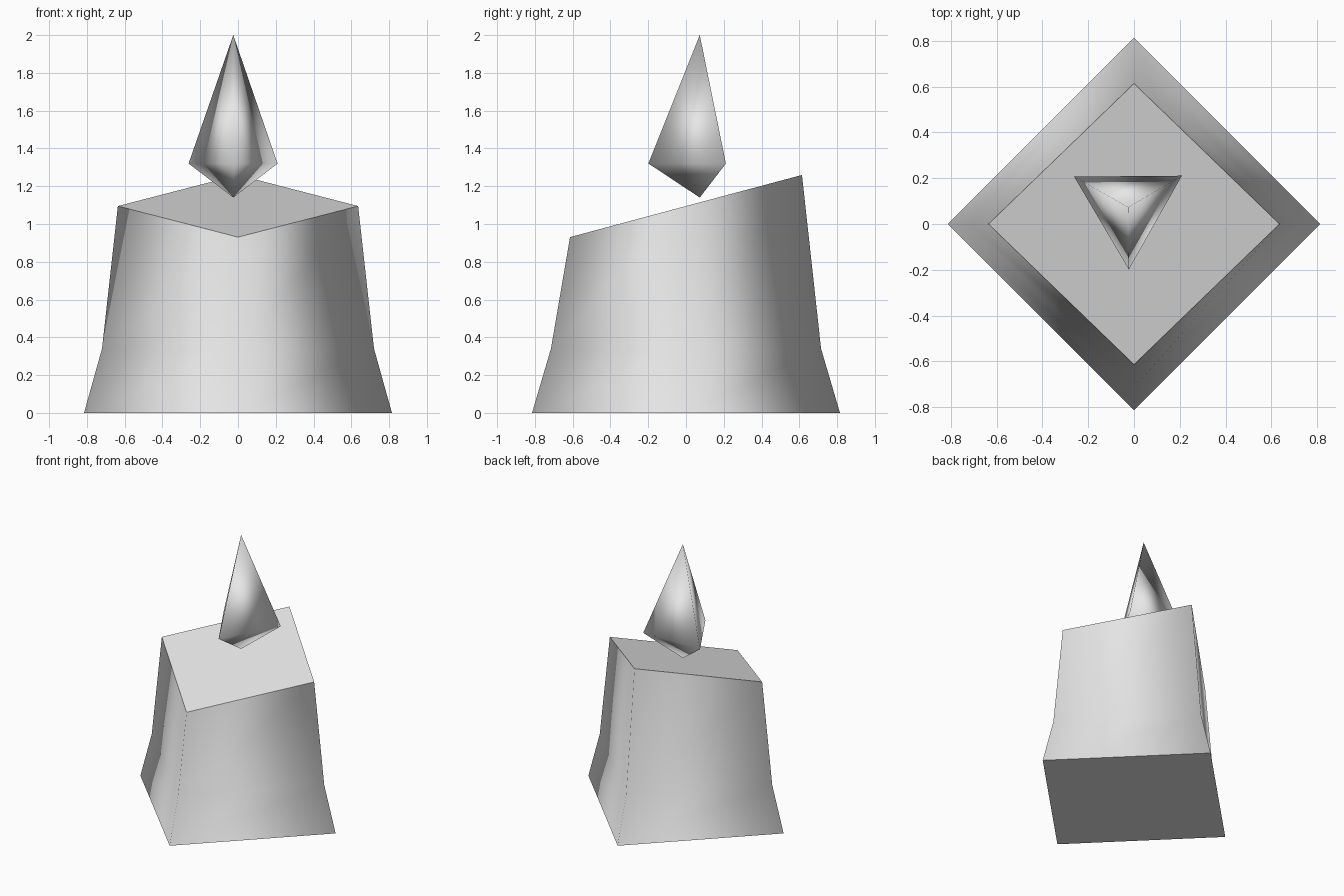
import bpy
import bmesh
from math import sin, cos, radians

cube = bpy.data.objects.get("Cube")
if cube:
    bpy.data.objects.remove(cube, do_unlink=True)

grey = bpy.data.materials.new("plain_grey")
grey.use_nodes = True
grey.diffuse_color = (0.8, 0.8, 0.8, 1)
grey.node_tree.nodes["Principled BSDF"].inputs["Base Color"].default_value = (0.8, 0.8, 0.8, 1)


def ring(bm, sides, phase, rx, ry, z, centre=(0, 0), tilt=0):
    """Polygon of vertices; tilt raises it towards the back."""
    verts = []
    for i in range(sides):
        a = radians(phase + 360 * i / sides)
        x, y = rx * cos(a), ry * sin(a)
        verts.append(bm.verts.new((x + centre[0], y + centre[1], z + tilt * y)))
    return verts


def bridge(bm, lower, upper):
    """Side faces between two rings, or between a ring and a one-point tip."""
    n = max(len(lower), len(upper))
    for i in range(n):
        j = (i + 1) % n
        if len(lower) == 1:
            bm.faces.new((lower[0], upper[j], upper[i]))
        elif len(upper) == 1:
            bm.faces.new((lower[i], lower[j], upper[0]))
        else:
            bm.faces.new((lower[i], lower[j], upper[j], upper[i]))


def finish(bm, name):
    bmesh.ops.recalc_face_normals(bm, faces=bm.faces)
    for face in bm.faces:
        face.smooth = True
    mesh = bpy.data.meshes.new(name)
    bm.to_mesh(mesh)
    bm.free()
    mesh.materials.append(grey)
    obj = bpy.data.objects.new(name, mesh)
    bpy.context.collection.objects.link(obj)


# Candle body: flared four-sided column with a slanted top
bm = bmesh.new()
base = ring(bm, 4, -90, 0.815, 0.815, 0)
waist = ring(bm, 4, -90, 0.72, 0.715, 0.34)
top = ring(bm, 4, -90, 0.636, 0.614, 1.095, tilt=0.268)
bridge(bm, base, waist)
bridge(bm, waist, top)
for cap in (bm.faces.new(base[::-1]), bm.faces.new(top)):
    for edge in cap.edges:
        edge.smooth = False
finish(bm, "candle_body")

# Flame: three-sided double cone floating above the candle
bm = bmesh.new()
centre = (-0.025, 0.073)
bottom = [bm.verts.new((*centre, 1.14))]
widest = ring(bm, 3, -90.5 + 1, 0.272, 0.272, 1.32, centre)
tip = [bm.verts.new((*centre, 2.0))]
bridge(bm, bottom, widest)
bridge(bm, widest, tip)
finish(bm, "flame")
